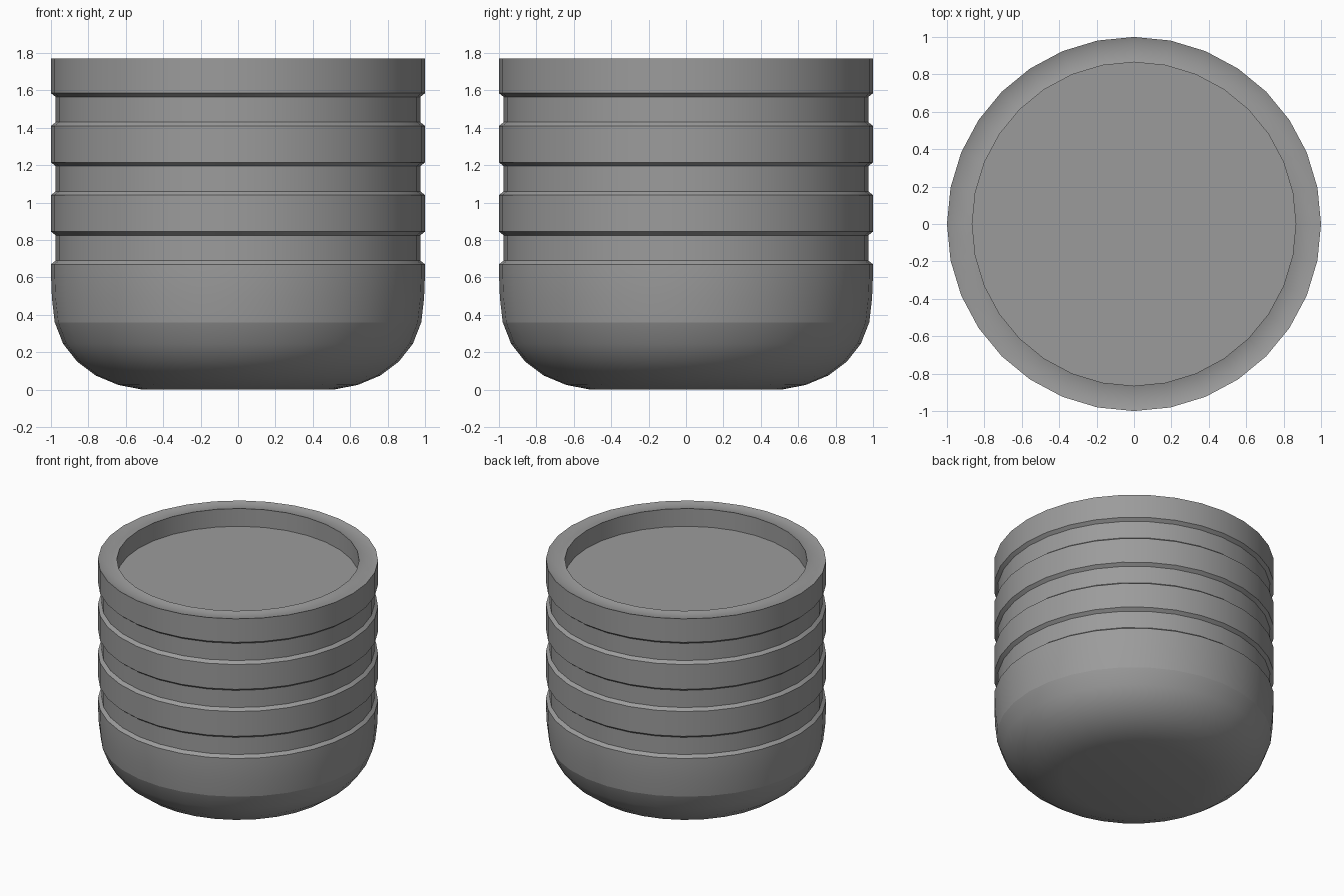
import bpy, bmesh, math

cube = bpy.data.objects.get("Cube")
if cube:
    bpy.data.objects.remove(cube)

SIDES = 32

grey = bpy.data.materials.new("mid grey")
grey.use_nodes = True
colour = (0.33, 0.33, 0.33, 1)
grey.diffuse_color = colour
grey.node_tree.nodes["Principled BSDF"].inputs["Base Color"].default_value = colour


def lathe(name, profile, cap_start=False, cap_end=False):
    """Turn a profile of (radius, height), listed with the outside on its right."""
    bm = bmesh.new()
    rings = []
    for r, z in profile:
        angles = [2 * math.pi * i / SIDES for i in range(SIDES)]
        rings.append([bm.verts.new((r * math.cos(a), r * math.sin(a), z)) for a in angles])
    for low, high in zip(rings, rings[1:]):
        for i in range(SIDES):
            j = (i + 1) % SIDES
            bm.faces.new((low[i], low[j], high[j], high[i]))
    if cap_start:
        bm.faces.new(rings[0][::-1])
    if cap_end:
        bm.faces.new(rings[-1])
    mesh = bpy.data.meshes.new(name)
    bm.to_mesh(mesh)
    bm.free()
    mesh.materials.append(grey)
    obj = bpy.data.objects.new(name, mesh)
    bpy.context.collection.objects.link(obj)
    bpy.ops.object.select_all(action="DESELECT")
    obj.select_set(True)
    bpy.context.view_layer.objects.active = obj
    bpy.ops.object.shade_smooth_by_angle(angle=math.radians(30))


# Rounded bottom with a flat foot
lathe("rounded_base", [(0.51, 0), (0.64, 0.025), (0.76, 0.075), (0.86, 0.15),
                       (0.935, 0.245), (0.98, 0.36)], cap_start=True)

# Ribbed wall: each groove steps in below the next band
wall = [(0.98, 0.36), (0.995, 0.49), (1, 0.62)]
for z in (0.67, 1.04, 1.41):
    wall += [(1, z), (0.975, z + 0.02), (0.975, z + 0.155), (1, z + 0.175)]
wall.append((1, 1.77))
lathe("ribbed_wall", wall)

# Shallow channel in the rim, then the sunken top
lathe("rim", [(1, 1.77), (0.97, 1.76), (0.9, 1.76), (0.865, 1.77)])
lathe("recess", [(0.865, 1.77), (0.865, 1.63)], cap_end=True)
